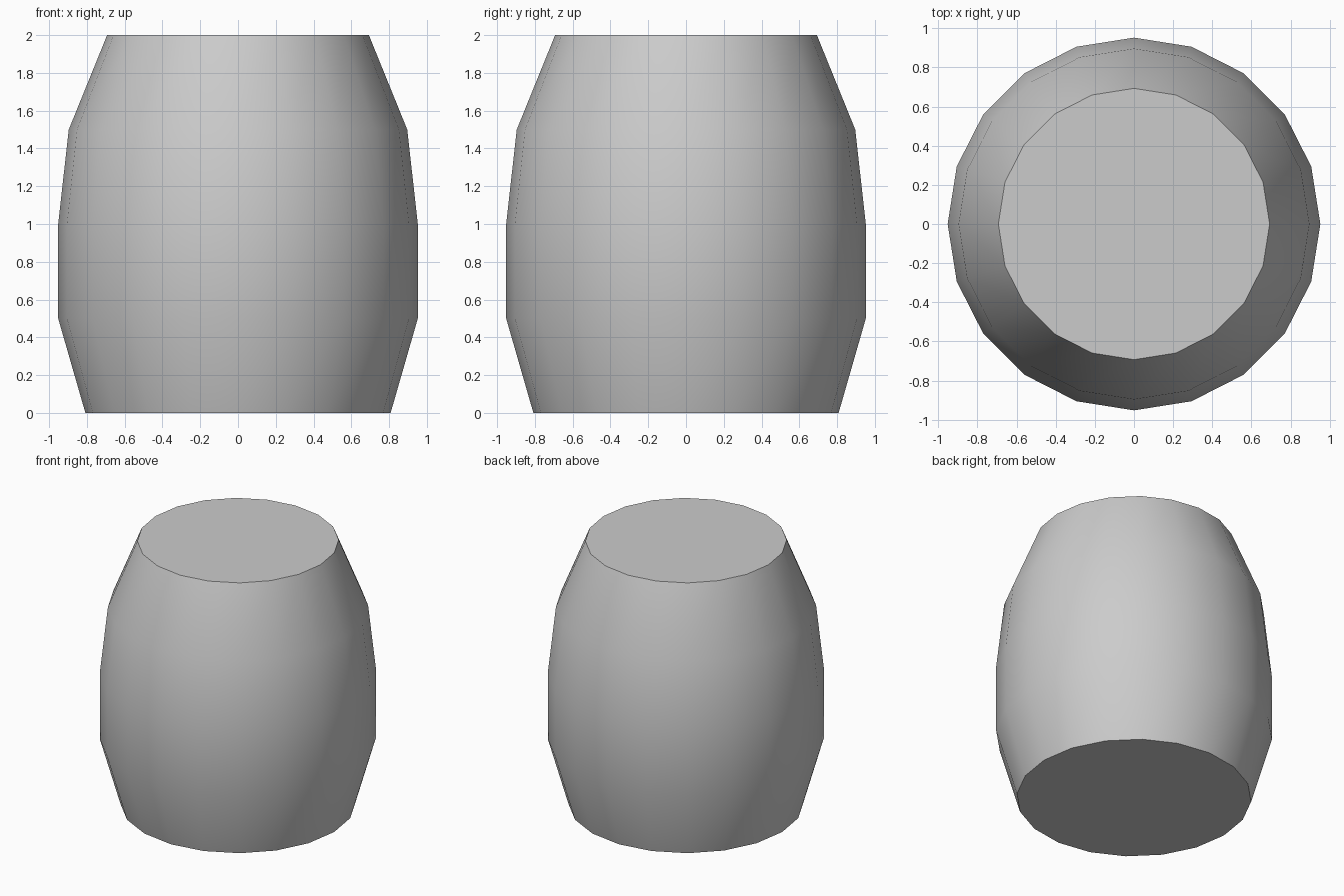
import bpy, bmesh, math

if "Cube" in bpy.data.objects:
    bpy.data.objects.remove(bpy.data.objects["Cube"])

SIDES = 20
# barrel profile: (radius, height)
PROFILE = [(0.808, 0.0), (0.952, 0.5), (0.952, 1.0), (0.896, 1.5), (0.693, 2.0)]

bm = bmesh.new()

# stacked rings of the barrel body
rings = []
for r, z in PROFILE:
    rings.append([bm.verts.new((r * math.cos(math.tau * i / SIDES),
                                r * math.sin(math.tau * i / SIDES), z))
                  for i in range(SIDES)])

# smooth side walls
for low, high in zip(rings, rings[1:]):
    for i in range(SIDES):
        j = (i + 1) % SIDES
        bm.faces.new((low[i], low[j], high[j], high[i])).smooth = True

# flat bottom and lid
bm.faces.new(rings[0][::-1])
bm.faces.new(rings[-1])

mesh = bpy.data.meshes.new("barrel")
bm.to_mesh(mesh)
bm.free()
barrel = bpy.data.objects.new("barrel", mesh)
bpy.context.collection.objects.link(barrel)

# keep the rims sharp, the sides smooth
bpy.context.view_layer.objects.active = barrel
barrel.select_set(True)
bpy.ops.object.shade_smooth_by_angle(angle=math.radians(35))
